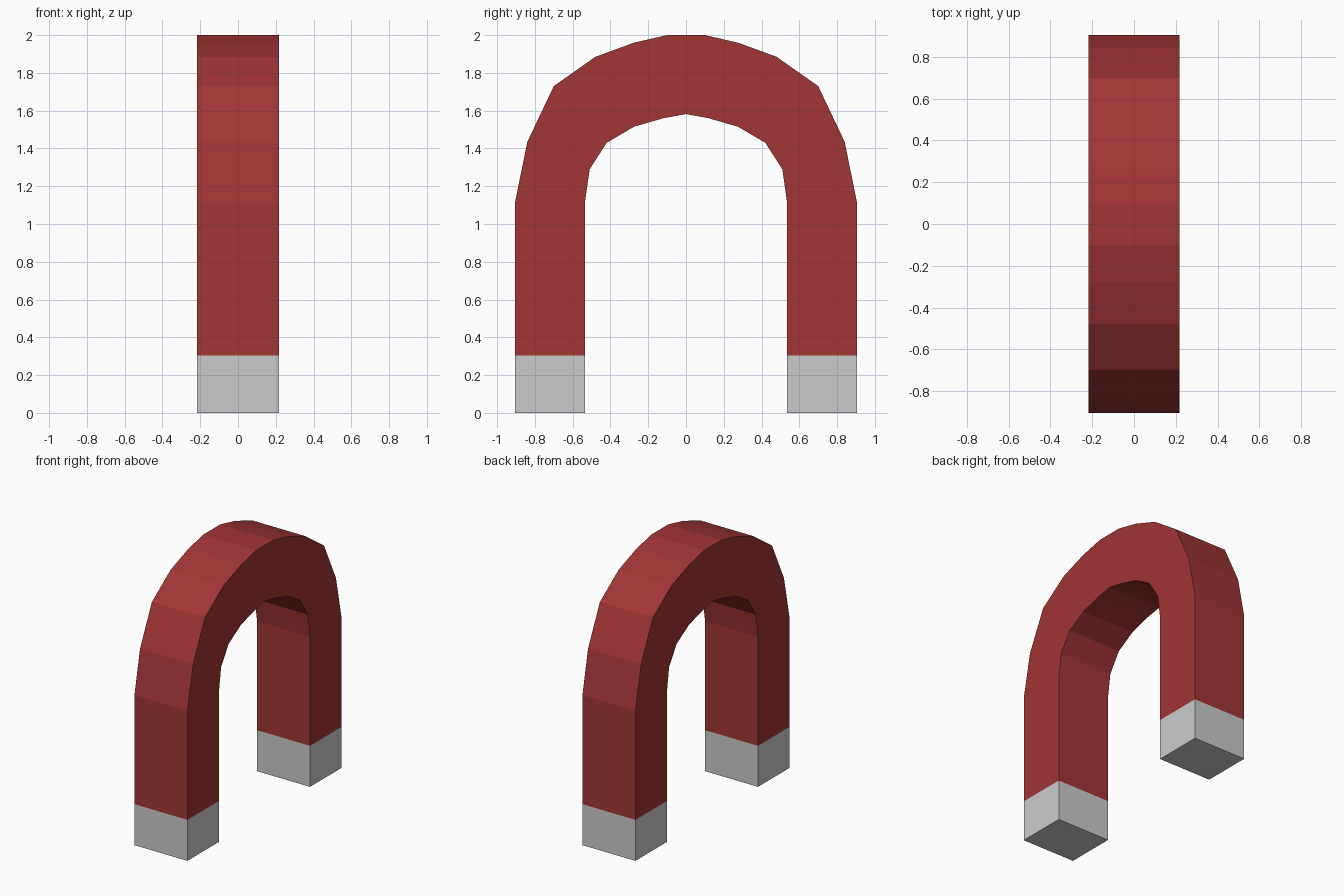
import bpy
import bmesh

if "Cube" in bpy.data.objects:
    bpy.data.objects.remove(bpy.data.objects["Cube"])

HALF_WIDTH = 0.218
TIP_TOP = 0.305
OUTER, INNER = 0.905, 0.535

# Right half of the arch in (y, z), listed from leg to crown
outer = [(OUTER, TIP_TOP), (OUTER, 1.115), (0.84, 1.435), (0.70, 1.73),
         (0.48, 1.885), (0.275, 1.96), (0.10, 2.0)]
inner = [(INNER, TIP_TOP), (INNER, 1.115), (0.51, 1.29), (0.42, 1.43),
         (0.275, 1.515), (0.12, 1.56), (0.0, 1.582)]


def mirrored(points):
    """Continue a half path onto the -y side."""
    return points + [(-y, z) for y, z in reversed(points) if y > 0]


def extrude_profile(name, profile):
    """Make a flat-sided solid from a (y, z) outline, extruded along x."""
    bm = bmesh.new()
    face = bm.faces.new([bm.verts.new((-HALF_WIDTH, y, z)) for y, z in profile])
    result = bmesh.ops.extrude_face_region(bm, geom=[face], use_keep_orig=True)
    moved = [g for g in result["geom"] if isinstance(g, bmesh.types.BMVert)]
    bmesh.ops.translate(bm, verts=moved, vec=(2 * HALF_WIDTH, 0, 0))
    bmesh.ops.recalc_face_normals(bm, faces=bm.faces)
    mesh = bpy.data.meshes.new(name)
    bm.to_mesh(mesh)
    bm.free()
    obj = bpy.data.objects.new(name, mesh)
    bpy.context.collection.objects.link(obj)
    return obj


# Red horseshoe body
red = bpy.data.materials.new("red_paint")
red.diffuse_color = (0.36, 0.035, 0.035, 1)
red.use_nodes = True
red.node_tree.nodes["Principled BSDF"].inputs["Base Color"].default_value = red.diffuse_color
body = extrude_profile("magnet_body", mirrored(outer) + mirrored(inner)[::-1])
body.data.materials.append(red)

# Bare grey pole tips
for side, name in ((1, "right_pole_tip"), (-1, "left_pole_tip")):
    extrude_profile(name, [(side * INNER, 0), (side * OUTER, 0),
                           (side * OUTER, TIP_TOP), (side * INNER, TIP_TOP)])
